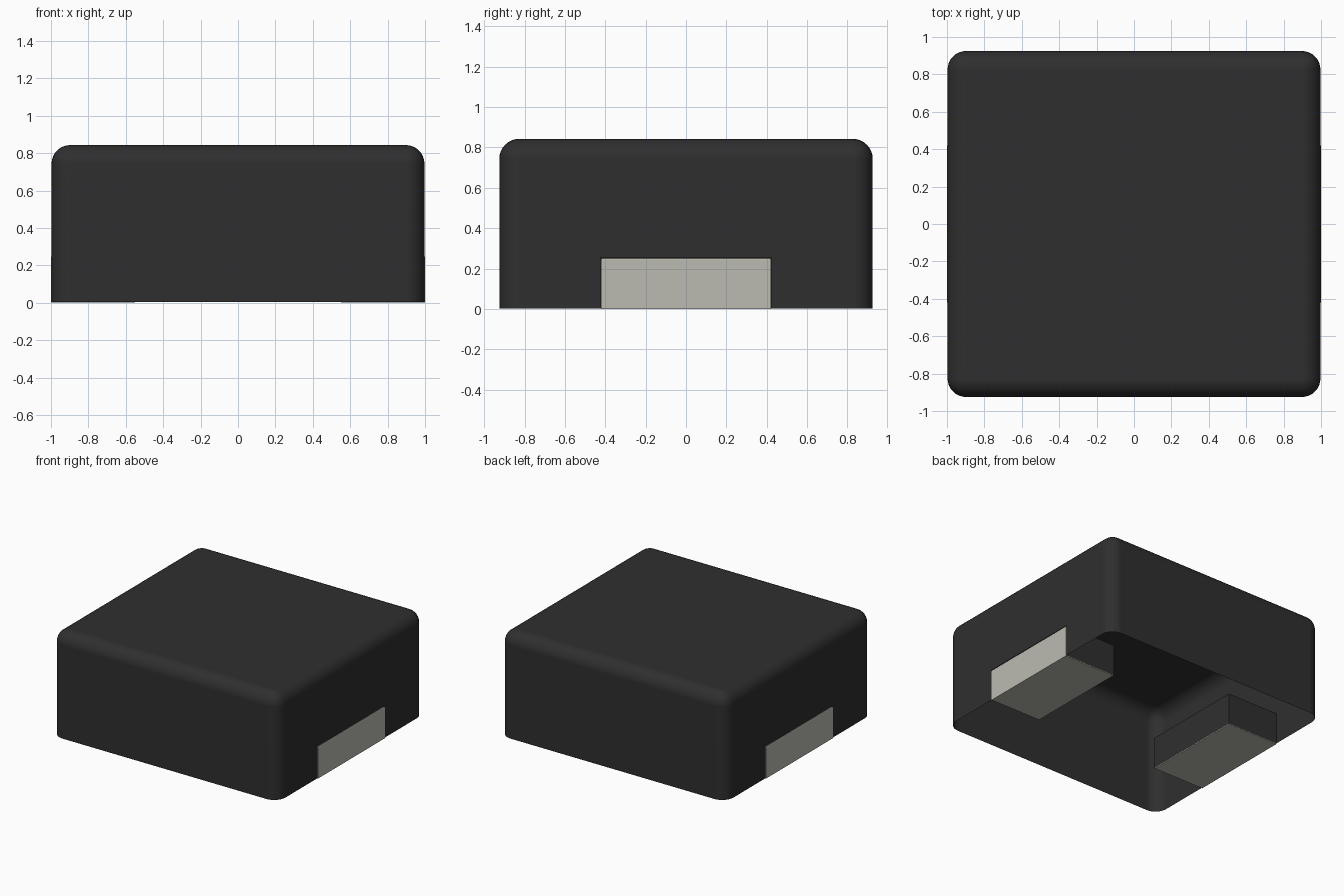
import bpy
import bmesh
from mathutils import Matrix, Vector

cube = bpy.data.objects.get("Cube")
if cube:
    bpy.data.objects.remove(cube, do_unlink=True)


def make_material(name, rgb):
    mat = bpy.data.materials.new(name)
    mat.use_nodes = True
    mat.diffuse_color = (*rgb, 1)
    mat.node_tree.nodes["Principled BSDF"].inputs["Base Color"].default_value = (*rgb, 1)
    return mat


def box(name, lo, hi, mat, bevel=0.0, segments=1, pick=lambda e: True):
    """Box between two corners, with the picked edges rounded."""
    lo, hi = Vector(lo), Vector(hi)
    bm = bmesh.new()
    bmesh.ops.create_cube(bm, size=1, matrix=Matrix.Translation((lo + hi) / 2)
                          @ Matrix.Diagonal((*(hi - lo), 1)))
    if bevel:
        edges = [e for e in bm.edges if pick(e)]
        bmesh.ops.bevel(bm, geom=edges, offset=bevel, segments=segments,
                        profile=0.5, affect='EDGES', clamp_overlap=True)
    mesh = bpy.data.meshes.new(name)
    bm.to_mesh(mesh)
    bm.free()
    mesh.materials.append(mat)
    obj = bpy.data.objects.new(name, mesh)
    bpy.context.collection.objects.link(obj)
    return obj


def activate(obj):
    bpy.ops.object.select_all(action='DESELECT')
    obj.select_set(True)
    bpy.context.view_layer.objects.active = obj


black = make_material("black casing", (0.028, 0.028, 0.028))
metal = make_material("tinned metal", (0.50, 0.50, 0.44))

BASE, TOP = 0.003, 0.843
HALF_X, HALF_Y = 0.997, 0.925
GAP = 0.003

# Casing: every edge rounded except those around the base
body = box("casing", (-HALF_X, -HALF_Y, BASE), (HALF_X, HALF_Y, TOP), black,
           0.1, 8, lambda e: max(v.co.z for v in e.verts) > BASE + 0.1)

# Terminals on both sides, each seated in a recess cut from the casing
for side, sx in (("left", 1), ("right", -1)):
    xs = sorted((sx * 0.55, sx * 1.0))
    box(side + "_terminal", (xs[0], -0.42, 0), (xs[1], 0.42, 0.252), metal,
        0.008, 2, lambda e: min(v.co.z for v in e.verts) > 0.1)
    xc = sorted((sx * (0.55 - GAP), sx * 1.1))
    cutter = box("recess_cutter", (xc[0], -0.42 - GAP, -0.1),
                 (xc[1], 0.42 + GAP, 0.252 + GAP), black)
    cutter.hide_render = True
    mod = body.modifiers.new("recess", 'BOOLEAN')
    mod.operation = 'DIFFERENCE'
    mod.solver = 'EXACT'
    mod.object = cutter
    activate(body)
    bpy.ops.object.modifier_apply(modifier=mod.name)
    bpy.data.objects.remove(cutter, do_unlink=True)

# Open the underside so the casing is a hollow shell
bm = bmesh.new()
bm.from_mesh(body.data)
floor = [f for f in bm.faces if all(v.co.z < BASE + 0.01 for v in f.verts)]
bmesh.ops.delete(bm, geom=floor, context='FACES')
bm.to_mesh(body.data)
bm.free()

# Smooth rounded corners with flat large faces
activate(body)
bpy.ops.object.shade_smooth_by_angle(angle=0.6)
weighted = body.modifiers.new("flat_faces", 'WEIGHTED_NORMAL')
weighted.keep_sharp = True
